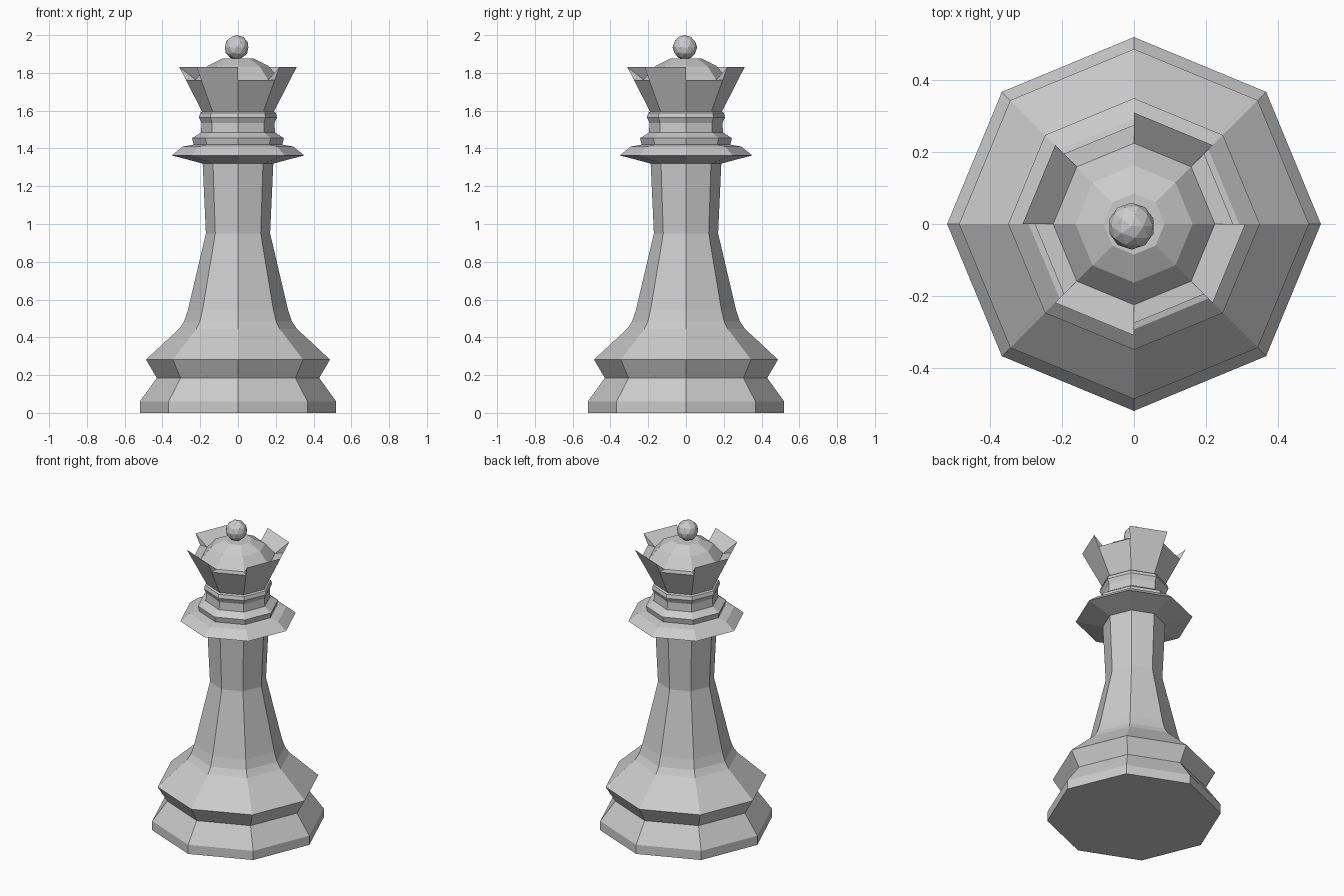
import bpy, bmesh, math

if "Cube" in bpy.data.objects:
    bpy.data.objects.remove(bpy.data.objects["Cube"])

SIDES = 8
grey = bpy.data.materials.new("plain grey")
grey.diffuse_color = (0.6, 0.6, 0.6, 1)
grey.use_nodes = True
grey.node_tree.nodes["Principled BSDF"].inputs["Base Color"].default_value = grey.diffuse_color


def finish(name, bm):
    bmesh.ops.recalc_face_normals(bm, faces=bm.faces)
    me = bpy.data.meshes.new(name)
    bm.to_mesh(me)
    bm.free()
    me.materials.append(grey)
    ob = bpy.data.objects.new(name, me)
    bpy.context.collection.objects.link(ob)
    return ob


def point(r, z, i):
    a = 2 * math.pi * i / SIDES
    return (r * math.cos(a), r * math.sin(a), z)


def turned(name, profile):
    """Eight-sided turned solid from (radius, height) points, capped at both ends."""
    bm = bmesh.new()
    rings = [[bm.verts.new(point(r, z, i)) for i in range(SIDES)] for r, z in profile]
    for lo, hi in zip(rings, rings[1:]):
        for i in range(SIDES):
            j = (i + 1) % SIDES
            bm.faces.new((lo[i], lo[j], hi[j], hi[i]))
    bm.faces.new(rings[0])
    bm.faces.new(rings[-1])
    return finish(name, bm)


# Whole turned body: foot, stem, collar, neck rings, crown cup and dome
turned("body", [
    (0.52, 0), (0.52, 0.06), (0.43, 0.185), (0.487, 0.282),
    (0.312, 0.445), (0.285, 0.485), (0.265, 0.545), (0.17, 0.95), (0.187, 1.32),
    (0.35, 1.363), (0.293, 1.41), (0.235, 1.42), (0.243, 1.455),
    (0.21, 1.475), (0.196, 1.485), (0.193, 1.535), (0.207, 1.565),
    (0.2, 1.588), (0.19, 1.595), (0.276, 1.763),
    (0.225, 1.763), (0.163, 1.835), (0.085, 1.875)])

# Crown teeth: wedges on every second side
bm = bmesh.new()
for i in range(1, SIDES, 2):
    a, b = [[bm.verts.new(point(r, z, k)) for r, z in
             ((0.276, 1.763), (0.31, 1.83), (0.225, 1.763))] for k in (i, i + 1)]
    bm.faces.new(a)
    bm.faces.new(b)
    bm.faces.new((a[0], b[0], b[1], a[1]))
    bm.faces.new((a[1], b[1], b[2], a[2]))
finish("crown_teeth", bm)

# Ball finial
bm = bmesh.new()
bmesh.ops.create_icosphere(bm, subdivisions=2, radius=0.065)
bmesh.ops.translate(bm, verts=bm.verts, vec=(-0.007, -0.006, 1.935))
finish("ball_finial", bm)
